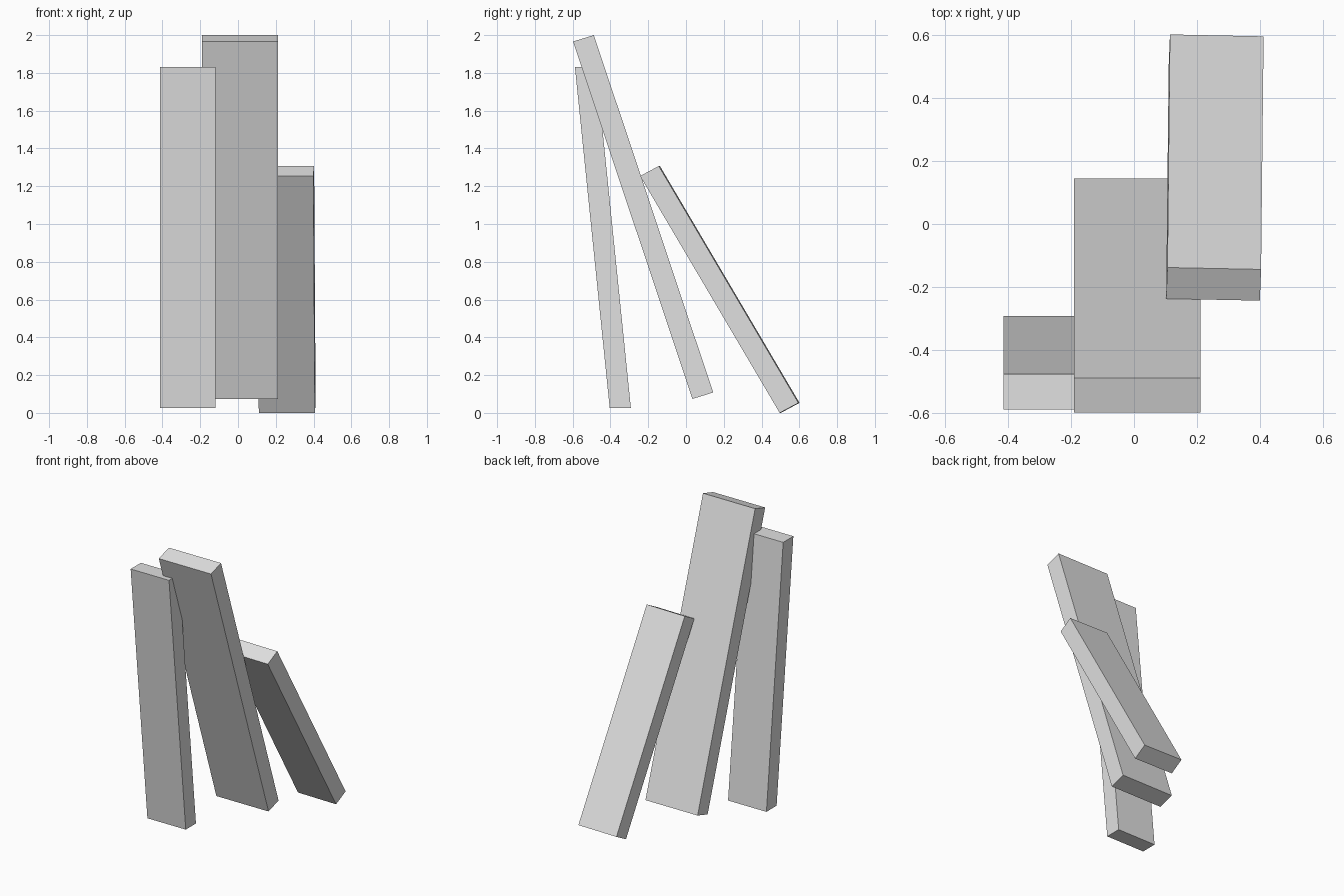
import bpy, bmesh
from mathutils import Matrix, Vector

if "Cube" in bpy.data.objects:
    bpy.data.objects.remove(bpy.data.objects["Cube"])

# single pale grey for every plank
grey = bpy.data.materials.new("pale grey")
grey.diffuse_color = (0.75, 0.75, 0.75, 1)
grey.use_nodes = True
grey.node_tree.nodes["Principled BSDF"].inputs["Base Color"].default_value = grey.diffuse_color


def plank(name, corner, width, thickness, length):
    """Slanted box spanned from its lower front left corner by three edge vectors."""
    m = Matrix((width, thickness, length)).transposed().to_4x4()
    m.translation = Vector(corner)
    bm = bmesh.new()
    bmesh.ops.create_cube(bm, size=1, matrix=m @ Matrix.Translation((0.5, 0.5, 0.5)))
    bmesh.ops.recalc_face_normals(bm, faces=bm.faces)
    mesh = bpy.data.meshes.new(name)
    bm.to_mesh(mesh)
    bm.free()
    mesh.materials.append(grey)
    obj = bpy.data.objects.new(name, mesh)
    bpy.context.collection.objects.link(obj)


# steep plank with level ends
plank("left_plank", (-0.414, -0.404, 0.027),
      (0.295, 0, 0), (0, 0.112, 0), (0, -0.184, 1.803))
# tall wide plank leaning forward
plank("middle_plank", (-0.19, 0.034, 0.074),
      (0.401, 0, 0), (0, 0.11, 0.034), (0, -0.632, 1.892))
# short plank leaning most, turned slightly
plank("right_plank", (0.11, 0.502, 0.0),
      (0.297, -0.006, 0), (0.004, 0.099, 0.053), (-0.008, -0.739, 1.254))
